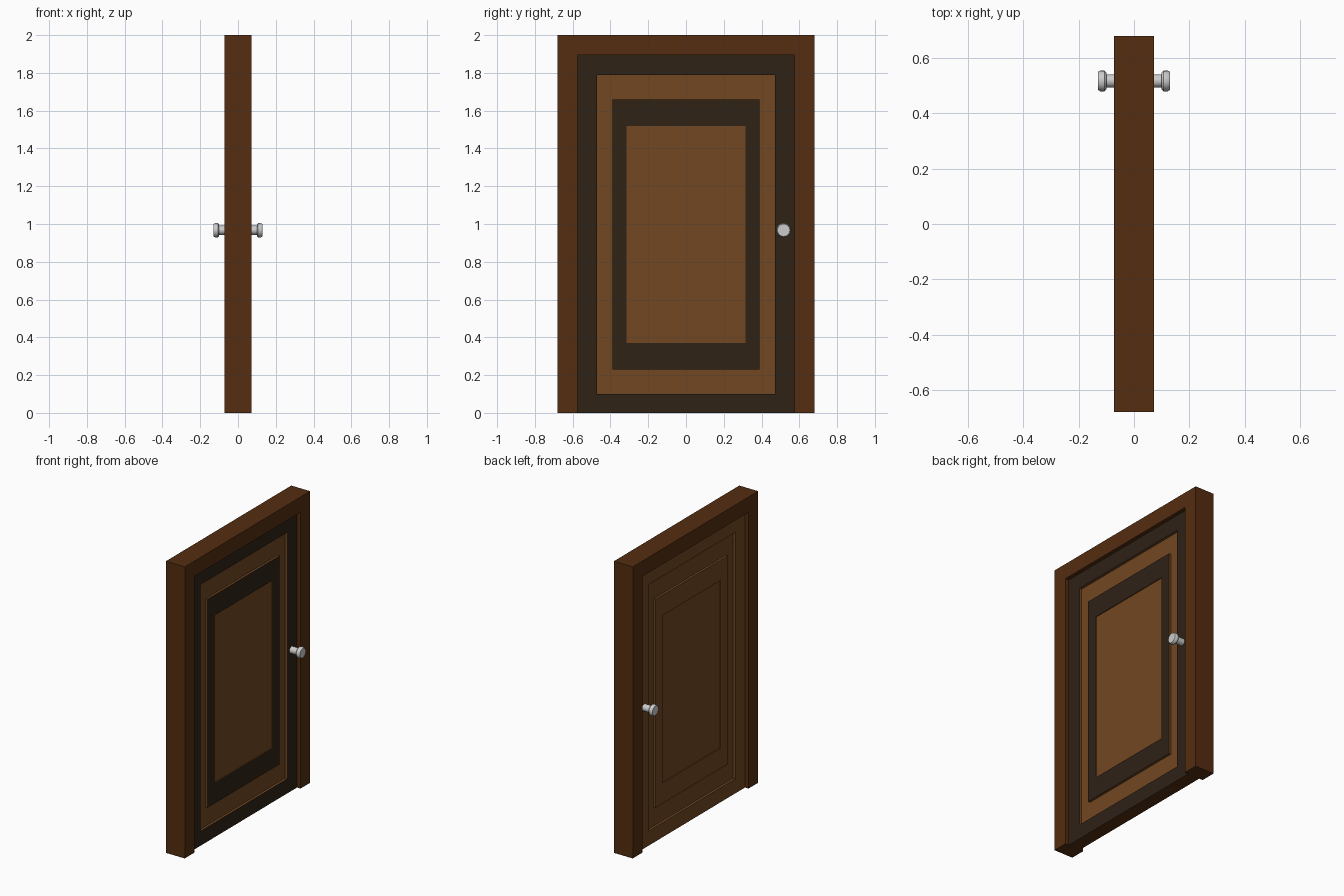
import bpy, bmesh, math
from mathutils import Matrix

if "Cube" in bpy.data.objects:
    bpy.data.objects.remove(bpy.data.objects["Cube"])


def material(name, rgb):
    m = bpy.data.materials.new(name)
    m.diffuse_color = (*rgb, 1)
    m.use_nodes = True
    m.node_tree.nodes["Principled BSDF"].inputs["Base Color"].default_value = m.diffuse_color
    return m


FRAME = material("frame_wood", (0.09, 0.026, 0.005))
BROWN = material("panel_wood", (0.165, 0.063, 0.015))
DARK = material("dark_wood", (0.028, 0.016, 0.008))


def finish(bm, name, mats=()):
    bmesh.ops.recalc_face_normals(bm, faces=bm.faces)
    me = bpy.data.meshes.new(name)
    bm.to_mesh(me)
    bm.free()
    for m in mats:
        me.materials.append(m)
    ob = bpy.data.objects.new(name, me)
    bpy.context.collection.objects.link(ob)
    return ob


# Mitred door frame: two jambs and a head, extruded through the thickness
W, H, D, T = 0.68, 2.0, 0.072, 0.105
bm = bmesh.new()
outer = [(-W, 0), (-W, H), (W, H), (W, 0)]
inner = [(-W + T, 0), (-W + T, H - T), (W - T, H - T), (W - T, 0)]
vo = [bm.verts.new((-D, y, z)) for y, z in outer]
vi = [bm.verts.new((-D, y, z)) for y, z in inner]
faces = [bm.faces.new((vo[i], vo[i + 1], vi[i + 1], vi[i])) for i in range(3)]
ext = bmesh.ops.extrude_face_region(bm, geom=faces, use_keep_orig=True)
bmesh.ops.translate(bm, vec=(2 * D, 0, 0),
                    verts=[g for g in ext["geom"] if isinstance(g, bmesh.types.BMVert)])
finish(bm, "door_frame", [FRAME])

# Panelled door leaf: nested rectangles (half width, bottom, top, surface x)
RINGS = [
    (0.575, 0.0, 1.895, 0.045),
    (0.47, 0.10, 1.79, 0.045),
    (0.47, 0.10, 1.79, 0.028),
    (0.39, 0.23, 1.66, 0.028),
    (0.39, 0.23, 1.66, 0.043),
    (0.315, 0.37, 1.52, 0.043),
    (0.315, 0.37, 1.52, 0.037),
]
bm = bmesh.new()


def bridge(a, b, mat):
    for i in range(4):
        j = (i + 1) % 4
        bm.faces.new((a[i], a[j], b[j], b[i])).material_index = mat


edges = []
for side in (1, -1):
    loops = [[bm.verts.new((side * x, y, z)) for y, z in
              ((-w, z0), (w, z0), (w, z1), (-w, z1))] for w, z0, z1, x in RINGS]
    for k in range(len(loops) - 1):
        # dark bands only on the +x face
        bridge(loops[k], loops[k + 1], 1 if side > 0 and k in (0, 4) else 0)
    bm.faces.new(loops[-1])
    edges.append(loops[0])
bridge(edges[0], edges[1], 2)
finish(bm, "door_leaf", [BROWN, DARK, FRAME])

# Door knobs: lathed profile (radius, distance from door centre), one per side
PROFILE = [(0, 0.03), (0.024, 0.03), (0.024, 0.10), (0.031, 0.10), (0.038, 0.107),
           (0.038, 0.121), (0.033, 0.13), (0, 0.13)]
for side, name in ((1, "knob_right"), (-1, "knob_left")):
    bm = bmesh.new()
    vs = [bm.verts.new((side * x, r, 0)) for r, x in PROFILE]
    es = [bm.edges.new(p) for p in zip(vs, vs[1:])]
    bmesh.ops.spin(bm, geom=vs + es, cent=(0, 0, 0), axis=(1, 0, 0),
                   angle=2 * math.pi, steps=16, use_merge=True)
    bmesh.ops.remove_doubles(bm, verts=bm.verts, dist=1e-5)
    bmesh.ops.transform(bm, matrix=Matrix.Translation((0, 0.517, 0.967)), verts=bm.verts)
    ob = finish(bm, name)
    bpy.ops.object.select_all(action='DESELECT')
    ob.select_set(True)
    bpy.context.view_layer.objects.active = ob
    bpy.ops.object.shade_smooth_by_angle(angle=math.radians(30))
